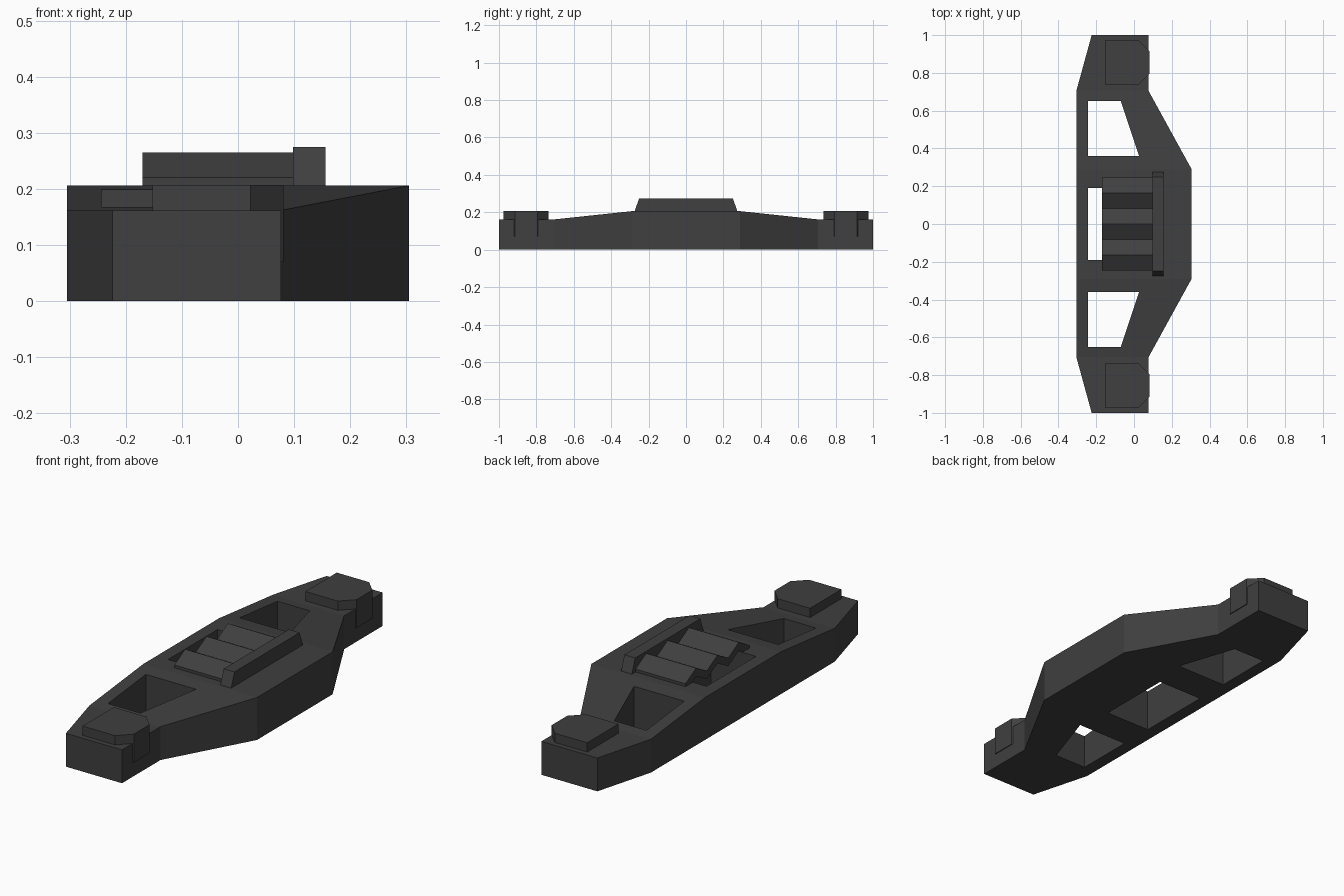
import bpy
import bmesh

if "Cube" in bpy.data.objects:
    bpy.data.objects.remove(bpy.data.objects["Cube"], do_unlink=True)

# Single dark grey finish
grey = bpy.data.materials.new("dark_grey")
grey.use_nodes = True
colour = (0.05, 0.05, 0.05, 1)
grey.diffuse_color = colour
grey.node_tree.nodes["Principled BSDF"].inputs["Base Color"].default_value = colour


def prism(name, profile, low, high, axis="z"):
    """Extrude a profile of (x, y) along z, or of (y, z) along x."""
    def place(a, b, t):
        return (a, b, t) if axis == "z" else (t, a, b)
    bm = bmesh.new()
    bottom = [bm.verts.new(place(a, b, low)) for a, b in profile]
    top = [bm.verts.new(place(a, b, high)) for a, b in profile]
    bm.faces.new(bottom)
    bm.faces.new(top)
    for i in range(len(profile)):
        j = (i + 1) % len(profile)
        bm.faces.new((bottom[i], bottom[j], top[j], top[i]))
    bmesh.ops.recalc_face_normals(bm, faces=bm.faces)
    mesh = bpy.data.meshes.new(name)
    bm.to_mesh(mesh)
    bm.free()
    mesh.materials.append(grey)
    obj = bpy.data.objects.new(name, mesh)
    bpy.context.collection.objects.link(obj)
    return obj


def combine(target, cutter, operation):
    """Apply a boolean and discard the cutter."""
    cutter.hide_render = True
    mod = target.modifiers.new("cut", "BOOLEAN")
    mod.operation = operation
    mod.solver = "EXACT"
    mod.object = cutter
    bpy.context.view_layer.objects.active = target
    bpy.ops.object.modifier_apply(modifier=mod.name)
    bpy.data.objects.remove(cutter, do_unlink=True)


def flip(profile):
    """Mirror a profile in y."""
    return [(x, -y) for x, y in reversed(profile)]


# Body: plan outline, trimmed to a top that slopes down to both ends
half = [(0.305, 0.29), (0.077, 0.705), (0.077, 1), (-0.224, 1), (-0.305, 0.705)]
body = prism("body", half + flip(half), 0, 0.3)
slope = [(-1.1, -0.1), (1.1, -0.1), (1.1, 0.162), (0.705, 0.162),
         (0.29, 0.206), (-0.29, 0.206), (-0.705, 0.162), (-1.1, 0.162)]
combine(body, prism("slope_cutter", slope, -0.5, 0.5, "x"), "INTERSECT")

# Openings through the body
end_hole = [(-0.243, 0.36), (0.027, 0.36), (-0.07, 0.65), (-0.243, 0.65)]
centre_hole = [(-0.243, -0.19), (0, -0.19), (0, 0.19), (-0.243, 0.19)]
for hole in (end_hole, flip(end_hole), centre_hole):
    combine(body, prism("hole_cutter", hole, -0.1, 0.4), "DIFFERENCE")

# End pads, standing slightly proud of the inner side of the body
pad = [(-0.152, 0.735), (0.022, 0.735), (0.081, 0.795),
       (0.081, 0.915), (0.022, 0.975), (-0.152, 0.975)]
prism("back_pad", pad, 0.07, 0.207)
prism("front_pad", flip(pad), 0.07, 0.207)

# Ridged grip: a zigzag sheet with three ridges
steps = [(-0.245 + i * 0.082, 0.265 if i % 2 else 0.22) for i in range(7)]
prism("ridged_grip", steps + [(y, z - 0.04) for y, z in reversed(steps)],
      -0.17, 0.1, "x")

# Rail along the grip
rail = [(-0.277, 0.2), (0.277, 0.2), (0.25, 0.275), (-0.25, 0.275)]
prism("grip_rail", rail, 0.098, 0.156, "x")
